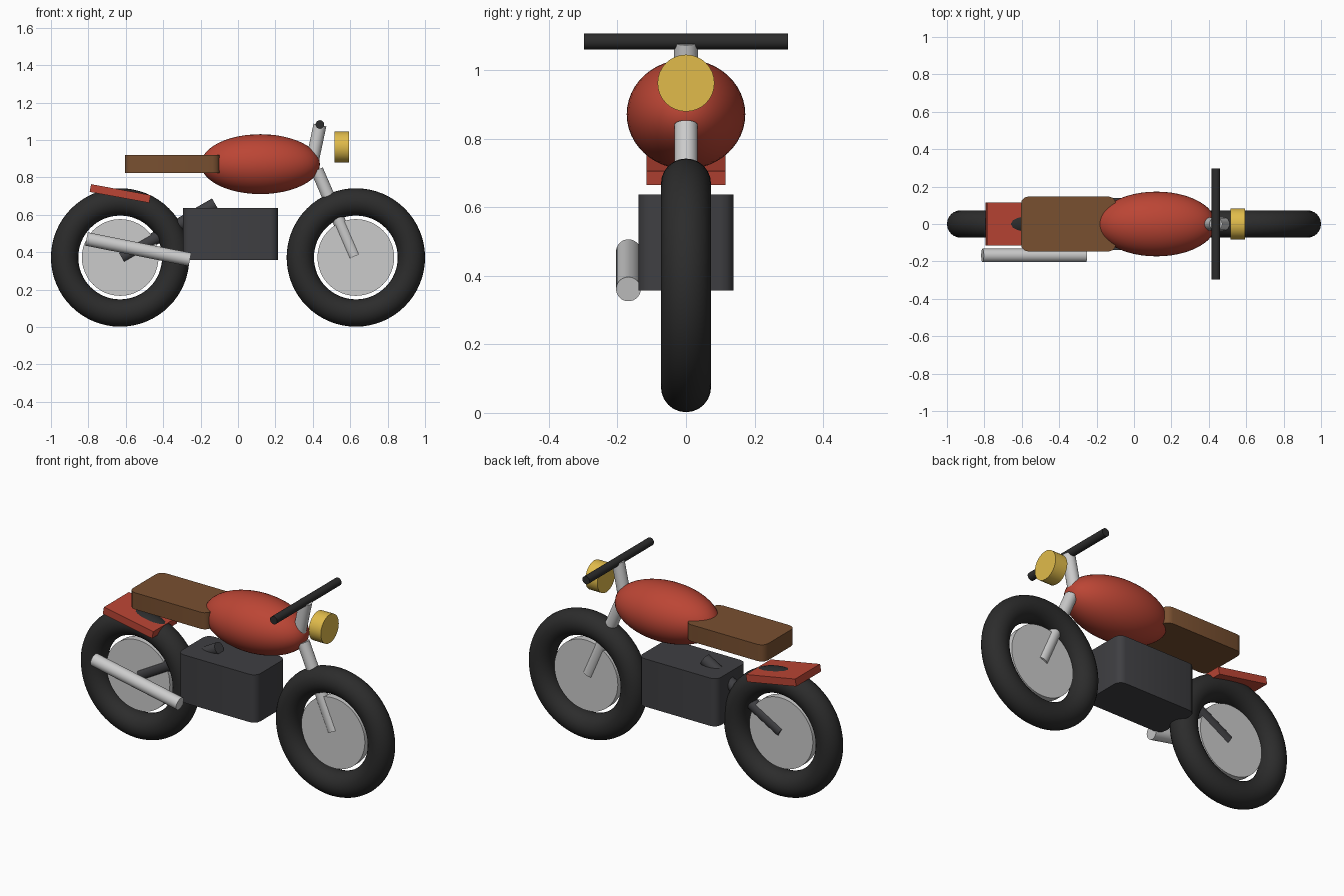
import bpy, bmesh, math
from mathutils import Vector

if "Cube" in bpy.data.objects:
    bpy.data.objects.remove(bpy.data.objects["Cube"])


def material(name, rgb):
    m = bpy.data.materials.new(name)
    m.diffuse_color = (*rgb, 1)
    m.use_nodes = True
    m.node_tree.nodes["Principled BSDF"].inputs["Base Color"].default_value = m.diffuse_color
    return m


RUBBER = material("rubber", (0.025, 0.025, 0.025))
IRON = material("dark_metal", (0.05, 0.05, 0.055))
RED = material("red_paint", (0.5, 0.06, 0.035))
LEATHER = material("brown_leather", (0.19, 0.08, 0.03))
LAMP = material("yellow_lamp", (0.75, 0.5, 0.07))
METAL = material("light_metal", (0.55, 0.55, 0.57))


def finish(name, mat):
    ob = bpy.context.object
    ob.name = name
    ob.data.materials.append(mat)
    bpy.ops.object.transform_apply(location=False, rotation=True, scale=True)
    bpy.ops.object.shade_smooth_by_angle(angle=math.radians(50))
    return ob


def rod(name, a, b, radius, mat, sides=32):
    """Cylinder between two points."""
    a, b = Vector(a), Vector(b)
    d = b - a
    bpy.ops.mesh.primitive_cylinder_add(
        vertices=sides, radius=radius, depth=d.length, location=(a + b) / 2,
        rotation=d.to_track_quat('Z', 'Y').to_euler())
    return finish(name, mat)


def block(name, loc, size, mat, tilt=0.0, corner=0.0):
    """Box, optionally tilted about y, with rounded upright corners."""
    bpy.ops.mesh.primitive_cube_add(size=1, location=loc, rotation=(0, tilt, 0))
    ob = bpy.context.object
    bm = bmesh.new()
    bm.from_mesh(ob.data)
    bmesh.ops.scale(bm, vec=size, verts=bm.verts)
    if corner:
        upright = [e for e in bm.edges
                   if abs(e.verts[0].co.z - e.verts[1].co.z) > size[2] / 2]
        bmesh.ops.bevel(bm, geom=upright, offset=corner, segments=3,
                        profile=0.5, affect='EDGES')
    bm.to_mesh(ob.data)
    bm.free()
    return finish(name, mat)


# wheels: round tyre and thin hub disc
for end, x in (("rear", -0.63), ("front", 0.63)):
    bpy.ops.mesh.primitive_torus_add(
        major_radius=0.297, minor_radius=0.073, major_segments=64,
        minor_segments=24, location=(x, 0, 0.372),
        rotation=(math.pi / 2, 0, 0))
    finish(end + "_tyre", RUBBER)
    rod(end + "_hub", (x, -0.022, 0.372), (x, 0.022, 0.372), 0.205, METAL, 48)

# engine, seat and rear mudguard
block("engine", (-0.041, 0, 0.497), (0.508, 0.278, 0.279), IRON, corner=0.04)
block("seat", (-0.351, 0, 0.871), (0.508, 0.294, 0.097), LEATHER, corner=0.04)
block("rear_mudguard", (-0.63, 0, 0.714), (0.324, 0.23, 0.042), RED,
      tilt=math.radians(10.4))

# fuel tank
bpy.ops.mesh.primitive_uv_sphere_add(segments=48, ring_count=24,
                                     location=(0.12, 0, 0.871))
bpy.context.object.scale = (0.318, 0.173, 0.16)
finish("fuel_tank", RED)

# fork, steering stem, swing arm, handlebar
rod("front_fork", (0.622, 0, 0.378), (0.422, 0, 0.84), 0.034, METAL)
rod("steering_stem", (0.385, 0, 0.83), (0.438, 0, 1.08), 0.035, METAL)
rod("swing_arm", (-0.622, 0, 0.372), (-0.122, 0, 0.658), 0.034, IRON)
rod("handlebar", (0.438, -0.297, 1.083), (0.438, 0.297, 1.083), 0.023, RUBBER)

# exhaust on the near side, headlight drum
rod("exhaust", (-0.81, -0.168, 0.471), (-0.257, -0.168, 0.361), 0.036, METAL)
rod("headlight", (0.515, 0, 0.962), (0.593, 0, 0.962), 0.083, LAMP)
